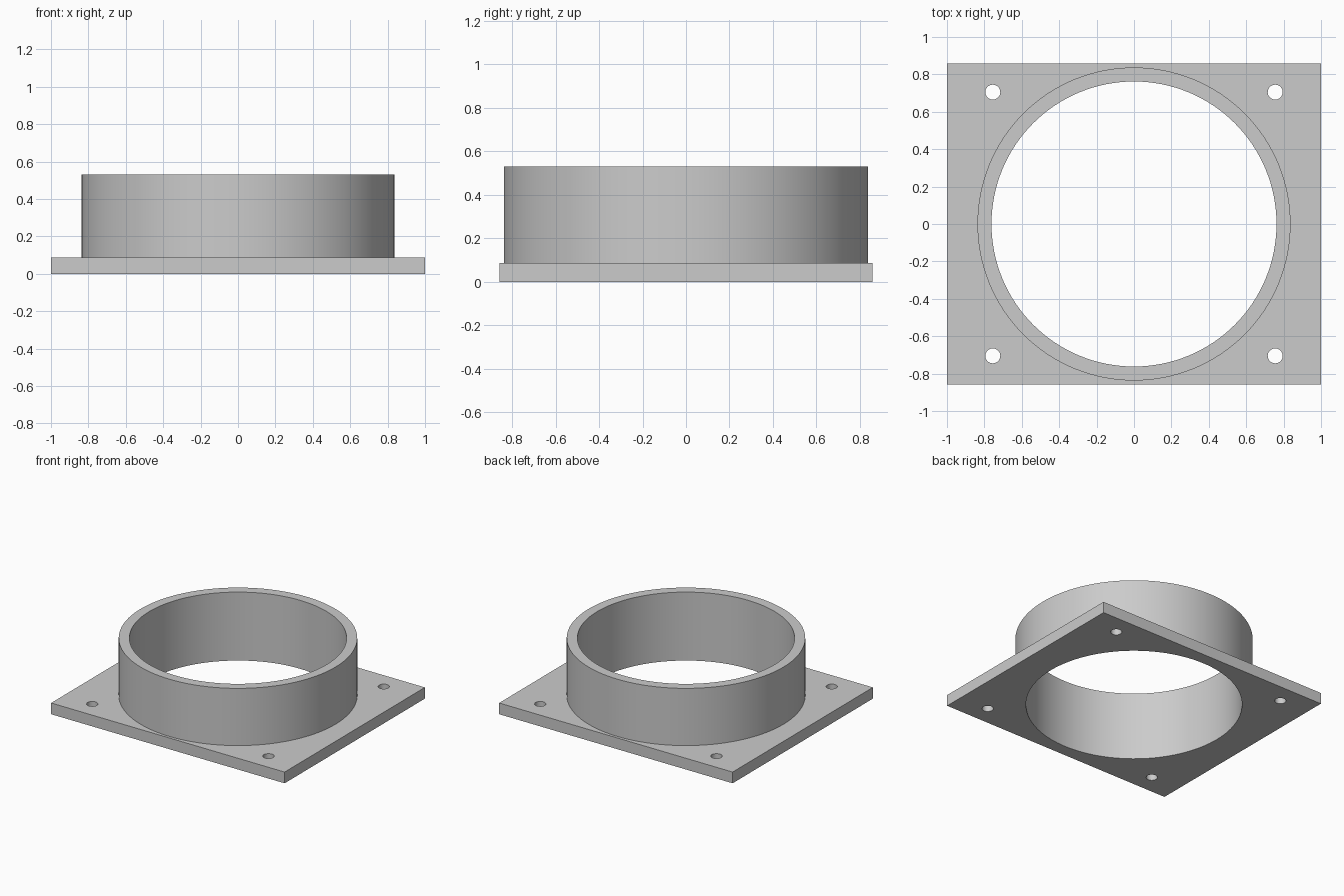
import bpy

default = bpy.data.objects.get("Cube")
if default:
    bpy.data.objects.remove(default, do_unlink=True)

PLATE_T, TOP = 0.087, 0.53
HALF_Y = 0.858
OUTER_R, BORE_R, HOLE_R = 0.837, 0.762, 0.04
HOLE_X, HOLE_Y = 0.755, 0.705

grey = bpy.data.materials.new("plain grey")
grey.use_nodes = True
colour = (0.6, 0.6, 0.6, 1)
grey.diffuse_color = colour
grey.node_tree.nodes["Principled BSDF"].inputs["Base Color"].default_value = colour


def cylinder(name, radius, z0, z1, x=0, y=0, sides=128):
    bpy.ops.mesh.primitive_cylinder_add(
        vertices=sides, radius=radius, depth=z1 - z0, location=(x, y, (z0 + z1) / 2))
    obj = bpy.context.object
    obj.name = name
    obj.data.materials.append(grey)
    return obj


def combine(target, tool, operation):
    mod = target.modifiers.new(tool.name, "BOOLEAN")
    mod.operation, mod.solver, mod.object = operation, "EXACT", tool
    bpy.context.view_layer.objects.active = target
    bpy.ops.object.modifier_apply(modifier=mod.name)
    bpy.data.objects.remove(tool, do_unlink=True)


# Rectangular mounting plate
bpy.ops.mesh.primitive_cube_add(size=1, location=(0, 0, PLATE_T / 2))
flange = bpy.context.object
flange.name = "mounting_flange"
flange.scale = (2, 2 * HALF_Y, PLATE_T)
bpy.ops.object.transform_apply(location=True, rotation=False, scale=True)
flange.data.materials.append(grey)

# Round collar, fused to the plate
combine(flange, cylinder("collar", OUTER_R, PLATE_T / 2, TOP), "UNION")

# Through bore and the four corner screw holes
combine(flange, cylinder("bore", BORE_R, -0.1, TOP + 0.1), "DIFFERENCE")
for sx in (-1, 1):
    for sy in (-1, 1):
        hole = cylinder("screw_hole", HOLE_R, -0.1, 0.2, sx * HOLE_X, sy * HOLE_Y, 32)
        combine(flange, hole, "DIFFERENCE")

# Smooth round walls with crisp rims
bpy.ops.object.select_all(action="DESELECT")
flange.select_set(True)
bpy.context.view_layer.objects.active = flange
bpy.ops.object.shade_smooth_by_angle()
